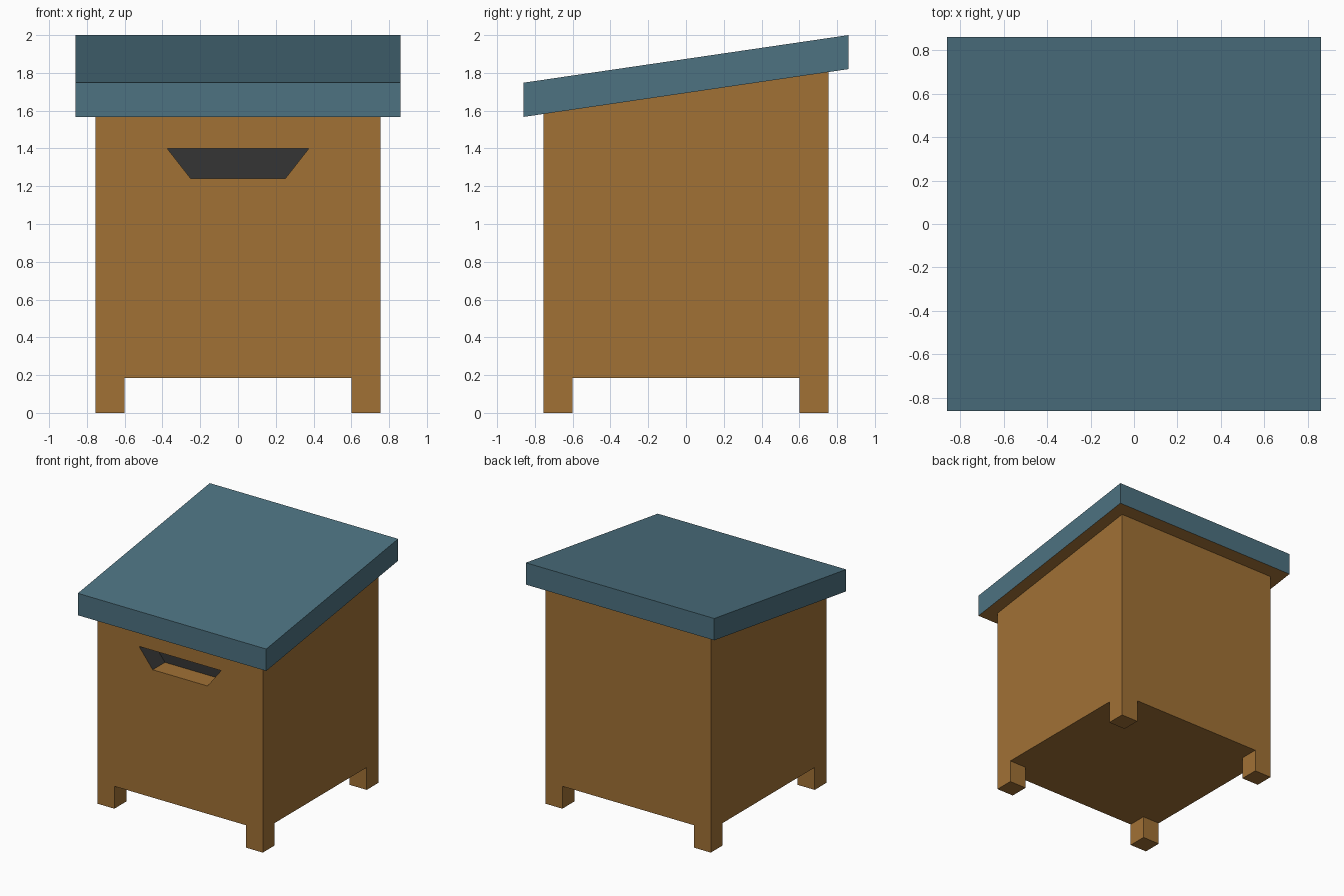
import bpy

if "Cube" in bpy.data.objects:
    bpy.data.objects.remove(bpy.data.objects["Cube"])

def material(name, rgb):
    m = bpy.data.materials.new(name)
    m.diffuse_color = (*rgb, 1)
    m.use_nodes = True
    m.node_tree.nodes["Principled BSDF"].inputs["Base Color"].default_value = m.diffuse_color
    return m

WOOD = material("brown wood", (0.355, 0.165, 0.036))
BLUE = material("slate blue", (0.074, 0.168, 0.218))
DARK = material("dark grey", (0.036, 0.036, 0.036))

def make(name, verts, faces, mats, indices=None):
    me = bpy.data.meshes.new(name)
    me.from_pydata(verts, [], faces)
    for m in mats:
        me.materials.append(m)
    for p, i in zip(me.polygons, indices or [0] * len(faces)):
        p.material_index = i
    ob = bpy.data.objects.new(name, me)
    bpy.context.collection.objects.link(ob)
    return ob

def box_verts(x0, x1, y0, y1, bottom, top):
    # bottom and top heights are functions of y, so both may slope
    ring = [(x0, y0), (x1, y0), (x1, y1), (x0, y1)]
    return [(x, y, bottom(y)) for x, y in ring] + [(x, y, top(y)) for x, y in ring]

# faces in order: bottom, top, front, right, back, left
BOX = [(3, 2, 1, 0), (4, 5, 6, 7), (0, 1, 5, 4), (1, 2, 6, 5), (2, 3, 7, 6), (3, 0, 4, 7)]

R, B, LEG, FLOOR = 0.86, 0.755, 0.155, 0.185

def roof_under(y):
    return 1.567 + (y + R) * 0.253 / (2 * R)

def roof_top(y):
    return 1.748 + (y + R) * 0.252 / (2 * R)

# sloping roof slab, wooden underneath
make("roof", box_verts(-R, R, -R, R, roof_under, roof_top), BOX, [BLUE, WOOD],
     [1, 0, 0, 0, 0, 0])

# body with a tapered entrance pocket in the front wall
verts = box_verts(-B, B, -B, B, lambda y: FLOOR, roof_under)
slot = [(-0.25, 1.24), (0.25, 1.24), (0.375, 1.4), (-0.375, 1.4)]
for y in (-B, -B + 0.16):
    verts += [(x, y, z) for x, z in slot]
faces = [f for i, f in enumerate(BOX) if i != 2]
mats = [0] * len(faces)
outer = [0, 1, 5, 4]
for i in range(4):
    j = (i + 1) % 4
    faces.append((outer[i], outer[j], 8 + j, 8 + i))      # front wall round the slot
    mats.append(0)
    faces.append((8 + i, 8 + j, 12 + j, 12 + i))          # slot sides, wooden sill
    mats.append(0 if i == 0 else 1)
faces.append((12, 13, 14, 15))                            # slot back
mats.append(1)
make("body", verts, faces, [WOOD, DARK], mats)

# four corner legs
for sx, side in ((-1, "left"), (1, "right")):
    for sy, end in ((-1, "front"), (1, "back")):
        x0, x1 = sorted((sx * B, sx * (B - LEG)))
        y0, y1 = sorted((sy * B, sy * (B - LEG)))
        make(f"{end}_{side}_leg",
             box_verts(x0, x1, y0, y1, lambda y: 0, lambda y: FLOOR), BOX, [WOOD])
